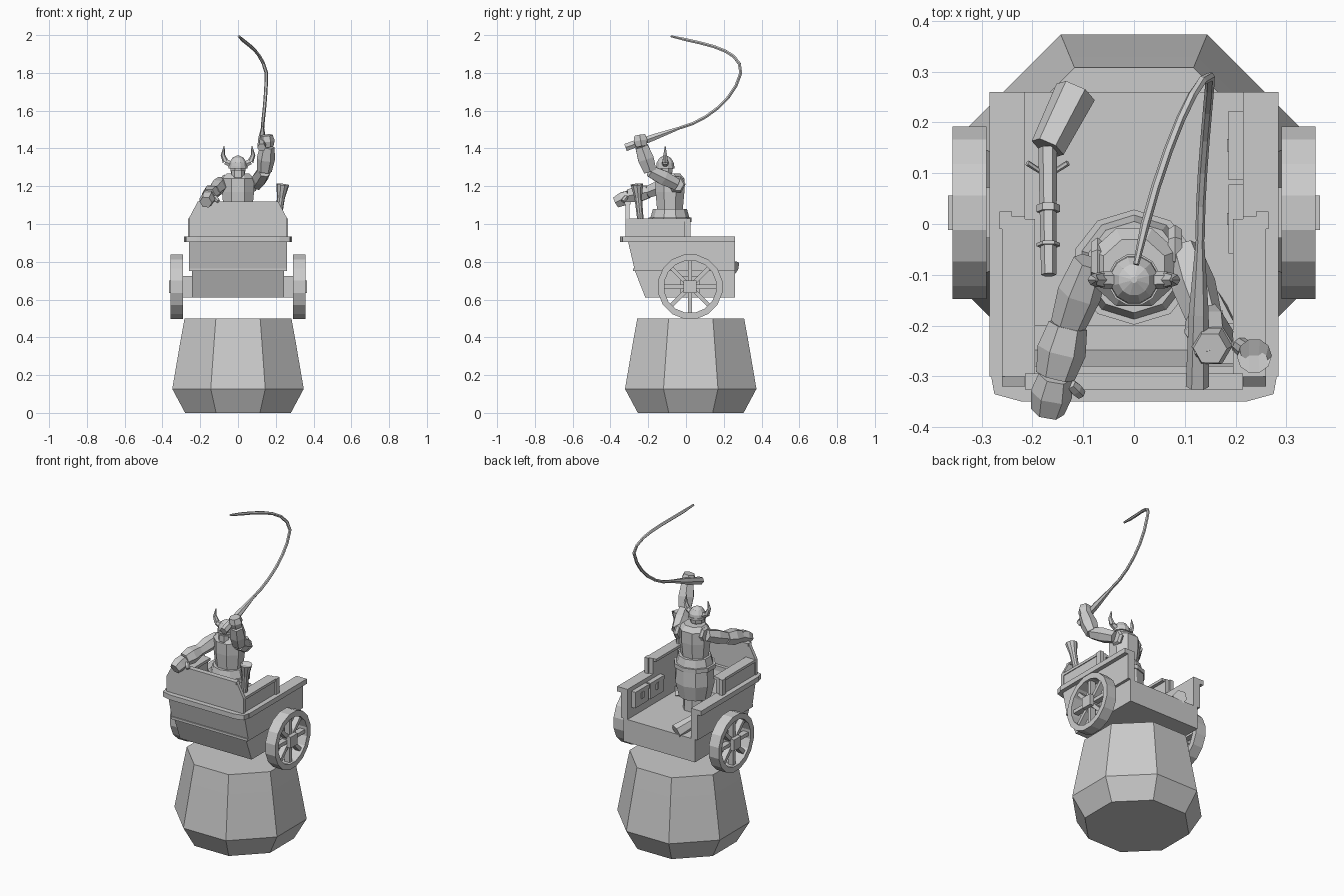
import bpy, bmesh
from math import pi, cos, sin
from mathutils import Vector
from mathutils.geometry import interpolate_bezier

default_cube = bpy.data.objects.get("Cube")
if default_cube:
    bpy.data.objects.remove(default_cube, do_unlink=True)

grey = bpy.data.materials.new("stone_grey")
grey.use_nodes = True
grey.diffuse_color = (.6, .6, .6, 1)
grey.node_tree.nodes["Principled BSDF"].inputs["Base Color"].default_value = grey.diffuse_color

# Main levels and distances of the cart
SILL, DECK, RAIL, PANEL, CREST = .61, .75, .92, 1.03, 1.115
HALF, INNER, EDGE = .26, .215, .285
FRONT, BACK = -.32, .26
DRIVER = Vector((0, -.085, 0))
HEAD = Vector((0, -.11, 0))


def loft(name, rings, closed=False):
    """Skin a list of equal rings; cap the ends unless the rings form a loop."""
    mesh_data = bmesh.new()
    rows = [[mesh_data.verts.new(point) for point in ring] for ring in rings]
    pairs = list(zip(rows, rows[1:]))
    if closed:
        pairs.append((rows[-1], rows[0]))
    else:
        mesh_data.faces.new(rows[0])
        mesh_data.faces.new(rows[-1])
    for lower, upper in pairs:
        for i in range(len(lower)):
            mesh_data.faces.new((lower[i - 1], lower[i], upper[i], upper[i - 1]))
    bmesh.ops.recalc_face_normals(mesh_data, faces=mesh_data.faces)
    mesh = bpy.data.meshes.new(name)
    mesh_data.to_mesh(mesh)
    mesh_data.free()
    mesh.materials.append(grey)
    bpy.context.collection.objects.link(bpy.data.objects.new(name, mesh))


def box(name, x_range, y_range, z_range):
    (front, back), (bottom, top) = y_range, z_range
    side_prism(name, [(front, bottom), (back, bottom), (back, top), (front, top)], x_range)


def side_prism(name, outline, x_range):
    loft(name, [[(x, y, z) for y, z in outline] for x in x_range])


def around(centre, half):
    return centre - half, centre + half


def circle(sides):
    """Directions to the corners of a polygon whose flats lie at distance one."""
    reach = 1 / cos(pi / sides)
    angles = [(2 * i + 1) * pi / sides for i in range(sides)]
    return [(reach * cos(a), reach * sin(a)) for a in angles]


def stack(name, centre, levels, sides, squash=1):
    """Upright polygon rings given as height and half width."""
    loft(name, [[centre + Vector((r * c, r * s * squash, z)) for c, s in circle(sides)] for z, r in levels])


def limb(name, path, widths, sides=6, flat=1):
    """Tube along a path, with one half width per point."""
    path = [Vector(point) for point in path]
    span = path[-1] - path[0]
    sideways = Vector((0, 1, 0)) if abs(span.x) > span.length / 2 else Vector((1, 0, 0))
    rings = []
    for i, (point, width) in enumerate(zip(path, widths)):
        along = path[min(i + 1, len(path) - 1)] - path[max(i - 1, 0)]
        u = along.cross(sideways).normalized()
        v = u.cross(along).normalized()
        rings.append([point + width * (u * c + v * s * flat) for c, s in circle(sides)])
    loft(name, rings)


def bulge(name, start, end, width, sides=6, flat=1):
    """Limb that swells in the middle."""
    start, end = Vector(start), Vector(end)
    limb(name, [start, start.lerp(end, .5), end], [width * .8, width, width * .8], sides, flat)


# Stone plinth
stack("plinth", Vector((0, .025, 0)), [(0, .28), (.127, .348), (.39, .303), (.5, .283)], 8)

# Cart hull, front boards and step
side_prism("cart_hull", [(-.215, SILL), (BACK, SILL), (BACK, DECK), (-.27, DECK)], (-.243, .243))
side_prism("front_board", [(-.27, DECK), (-.24, DECK), (-.285, RAIL), (-.31, RAIL)], (-HALF, HALF))
box("front_step", (-INNER, INNER), (HEAD.y - .15, -.2), (DECK, DECK + .03))
right_half = [(HALF, RAIL), (HALF, PANEL), (INNER, CREST)]
panel_outline = right_half + [(-x, z) for x, z in reversed(right_half)]
loft("front_panel", [[(x, y, z) for x, z in panel_outline] for y in (FRONT, FRONT + .02)])
box("front_panel_cap", (-INNER, INNER), around(FRONT + .01, .016), around(CREST - .005, .008))
rail_half = [(.22, -.35), (.275, -.335), (EDGE, -.28)]
rail_outline = rail_half + [(-x, y) for x, y in reversed(rail_half)]
loft("front_rail", [[(x, y, z) for x, y in rail_outline] for z in around(RAIL, .015)])
box("front_batten", (-HALF, HALF), (-.28, HALF - .5), (DECK, DECK + .015))

# Cart sides and wheels, mirrored
AXLE_Y, AXLE_Z, WHEEL, RIM = .022, .668, .17, .137
for sign, side in ((1, "left"), (-1, "right")):
    def out(inner, outer):
        return sign * inner, sign * outer

    side_prism(side + "_wall", [(-.27, DECK), (BACK, DECK), (BACK, RAIL), (-.31, RAIL)], out(INNER, HALF))
    box(side + "_rail", out(INNER, EDGE), (-.3, BACK), around(RAIL, .015))
    box(side + "_upper_panel", out(INNER, HALF - .005), (FRONT, .015), (RAIL, PANEL))
    box(side + "_panel_post", out(.24, HALF + .005), (-.01, .025), (RAIL, PANEL))
    box(side + "_panel_cap", out(.195, HALF), (FRONT, .01), around(PANEL - .008, .008))

    rim_section = [(.29, WHEEL), (.357, WHEEL), (.357, RIM), (.29, RIM)]
    loft(side + "_wheel_rim", [[(sign * x, AXLE_Y + r * c, AXLE_Z + r * s) for x, r in rim_section]
                               for c, s in circle(16)], closed=True)
    for i in range(8):
        c, s = cos(i * pi / 4), sin(i * pi / 4)
        spoke = [(sign * .325, AXLE_Y + c * r, AXLE_Z + s * r) for r in (.02, RIM + .005)]
        limb(side + "_wheel_spoke", spoke, (.011, .011), sides=4, flat=1.6)
    box(side + "_wheel_hub", out(EDGE, .366), around(AXLE_Y, .034), around(AXLE_Z, .034))
    box(side + "_axle_block", out(.24, .292), around(AXLE_Y, .05), around(AXLE_Z, .057))

# Pouches on the left inner wall
for pouch_y in (.01, .155):
    box("pouch", (.19, .24), around(pouch_y, .065), (.81, .9))
    box("pouch_flap", (.186, .24), around(pouch_y, .068), (.885, .91))
    box("pouch_buckle", (.183, .2), around(pouch_y, .012), (.85, .89))

# Long gun laid along the right wall
barrel_back, barrel_front = Vector((-.17, .15, .81)), Vector((-.168, -.1, .87))
limb("gun_stock", [(-.115, BACK, .765), barrel_back], (.036, .03))
limb("gun_barrel", [barrel_back, barrel_front], (.016, .013))
for share in (.45, .75):
    band = barrel_back.lerp(barrel_front, share)
    limb("gun_band", [band, band.lerp(barrel_front, .1)], (.02, .02))
limb("gun_guard", [(-.21, .12, .8), (-.17, .095, .78), (-.13, .12, .8)], (.005, .005, .005))

# Flared gun standing in the front left corner
breech, muzzle = Vector((.19, -.225, .86)), Vector((.237, -.26, 1.21))
flare = [(0, .014), (.6, .018), (.8, .02), (1, .033), (.96, .026), (.75, .012)]
limb("flared_gun", [breech.lerp(muzzle, t) for t, width in flare], [width for t, width in flare], sides=10)
limb("flared_gun_stock", [(.15, -.16, DECK), breech], (.028, .022))
box("flared_gun_lock", (.15, .195), around(-.235, .04), (RAIL, RAIL + .08))
box("flared_gun_hammer", (.155, .175), (-.2, -.17), (RAIL + .04, RAIL + .1))

# Driver: legs, robe, belt and torso
stack("legs", DRIVER, [(DECK, .063), (.86, .06)], 8)
stack("robe", DRIVER, [(.83, .09), (RAIL, .11), (1.02, .107), (1.08, .09)], 10, squash=.95)
stack("belt", DRIVER, [(1.01, .116), (1.035, .116)], 10, squash=.93)
stack("torso", DRIVER, [(1.07, .075), (1.17, .085), (1.24, .085), (1.268, .06)], 8, squash=.9)

# Head, beard, helmet and horns
stack("head", HEAD, [(1.25, .03), (1.275, .038), (1.31, .042)], 8)
limb("beard", [(0, -.135, 1.225), (0, -.14, 1.25), (0, -.14, 1.285)], (.012, .02, .02), flat=1.5)
stack("helmet", HEAD, [(1.3, .047), (1.325, .045), (1.35, .03), (1.363, .006)], 12)
stack("helmet_brim", HEAD, [(1.295, .05), (1.308, .05)], 12)
for sign in (1, -1):
    horn = [HEAD + Vector((sign * x, 0, z)) for x, z in ((.036, 1.315), (.066, 1.33), (.08, 1.365), (.073, 1.412))]
    limb("horn", [horn[0], horn[1]], (.016, .014))
    limb("horn_tip", horn[1:], (.014, .01, .002))

# Arms: the left one raised, the right one reaching forward
left_joints = [(.095, -.05, 1.21), (.14, -.19, 1.28), (.155, -.235, 1.41), (.15, -.245, 1.47)]
right_joints = [(-.085, -.075, 1.22), (-.13, -.2, 1.17), (-.155, -.3, 1.15), (-.17, -.37, 1.115)]
segments = (("_upper_arm", .038), ("_forearm", .042), ("_hand", .036))
for side, joints in (("left", left_joints), ("right", right_joints)):
    for (part, width), start, end in zip(segments, joints, joints[1:]):
        bulge(side + part, start, end, width)
    shoulder = Vector(joints[0])
    bulge(side + "_shoulder", (shoulder.x * .7, shoulder.y, shoulder.z), shoulder, .042)
bulge("left_thumb", (.12, -.25, 1.45), (.17, -.235, 1.46), .014)
bulge("right_thumb", (-.125, -.315, 1.145), (-.105, -.335, 1.12), .012)

# Whip: tapered handle and a thin curling lash
grip, lash_start = Vector((.125, -.32, 1.405)), Vector((.13, -.03, 1.51))
limb("whip_handle", [grip, grip.lerp(lash_start, .5), lash_start], (.02, .017, .007))
bend, tip = Vector((.15, .29, 1.8)), Vector((.004, -.08, 1.994))
rise = interpolate_bezier(lash_start, Vector((.13, .1, 1.54)), Vector((.15, .26, 1.66)), bend, 7)
curl = interpolate_bezier(bend, Vector((.12, .3, 1.93)), Vector((.04, .1, 1.95)), tip, 8)
lash = rise + curl[1:]
limb("whip_lash", lash, [.008] * (len(lash) - 1) + [.005])
